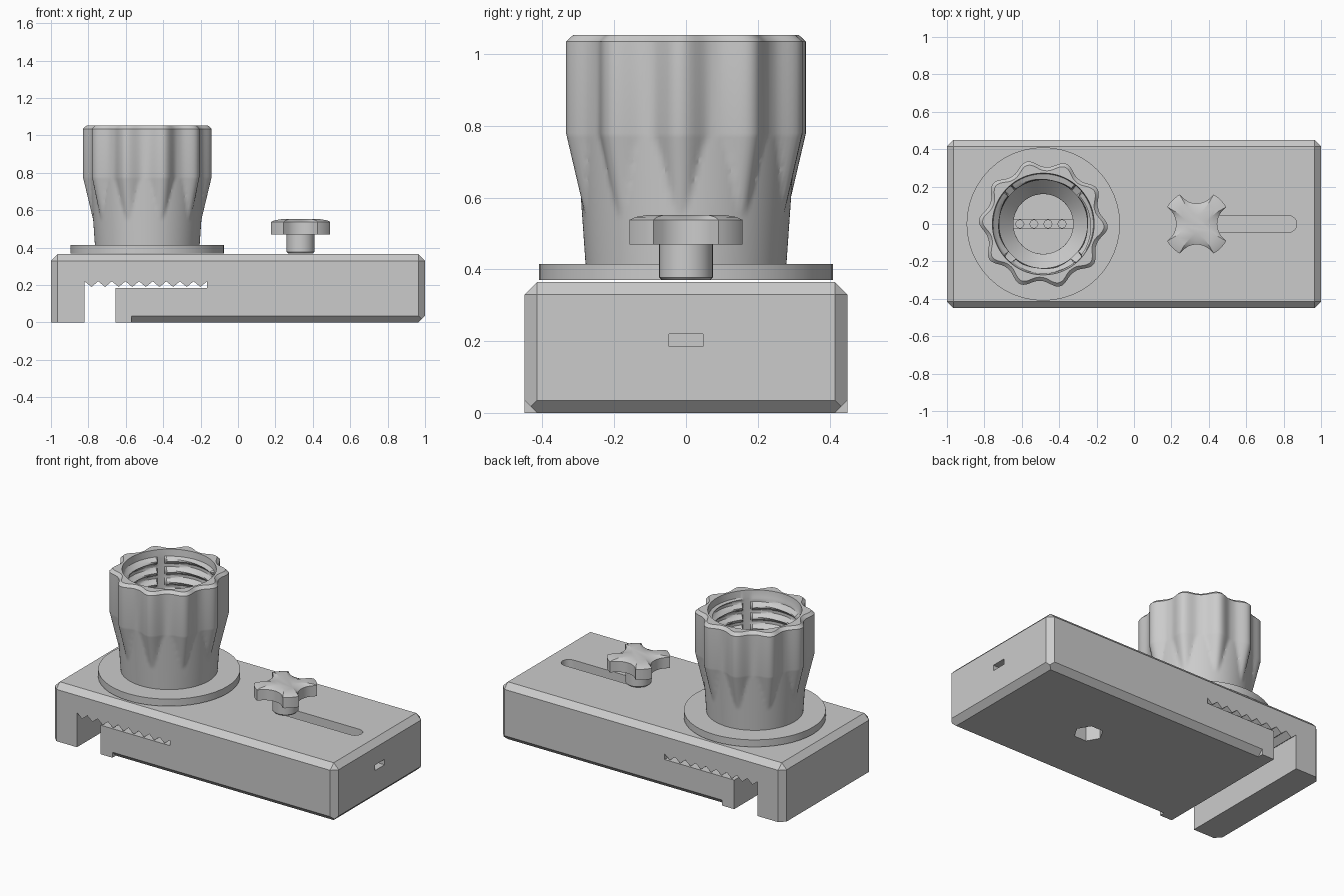
import bpy, bmesh, math
from mathutils import Vector

cube = bpy.data.objects.get("Cube")
if cube:
    bpy.data.objects.remove(cube, do_unlink=True)

grey = bpy.data.materials.new("light grey plastic")
grey.use_nodes = True
GREY = (0.6, 0.6, 0.6, 1)
grey.diffuse_color = GREY
grey.node_tree.nodes["Principled BSDF"].inputs["Base Color"].default_value = GREY


def finish(name, bm, smooth=0):
    bmesh.ops.recalc_face_normals(bm, faces=bm.faces)
    mesh = bpy.data.meshes.new(name)
    bm.to_mesh(mesh)
    bm.free()
    obj = bpy.data.objects.new(name, mesh)
    bpy.context.collection.objects.link(obj)
    mesh.materials.append(grey)
    if smooth:
        bpy.ops.object.select_all(action='DESELECT')
        obj.select_set(True)
        bpy.context.view_layer.objects.active = obj
        bpy.ops.object.shade_smooth_by_angle(angle=math.radians(smooth))
    return obj


def prism(name, points, axis, low, high):
    """Extrude a flat outline along one axis."""
    place = {'x': lambda p, t: (t, *p), 'y': lambda p, t: (p[0], t, p[1]),
             'z': lambda p, t: (*p, t)}[axis]
    bm = bmesh.new()
    a, b = ([bm.verts.new(place(p, t)) for p in points] for t in (low, high))
    bm.faces.new(a)
    bm.faces.new(b)
    n = len(points)
    for i in range(n):
        bm.faces.new((a[i], a[(i + 1) % n], b[(i + 1) % n], b[i]))
    return finish(name, bm)


def loft(name, rings, centre, segments, closed, smooth=30):
    """Join rings; each ring maps an angle to (radius, height)."""
    bm = bmesh.new()
    rows = []
    for ring in rings:
        row = []
        for i in range(segments):
            t = math.tau * i / segments
            r, z = ring(t)
            row.append(bm.verts.new((centre + r * math.cos(t), r * math.sin(t), z)))
        rows.append(row)
    for a, b in zip(rows, rows[1:] + (rows[:1] if closed else [])):
        for i in range(segments):
            j = (i + 1) % segments
            bm.faces.new((a[i], a[j], b[j], b[i]))
    if not closed:
        bm.faces.new(rows[0])
        bm.faces.new(rows[-1])
    return finish(name, bm, smooth)


def flat(r, z):
    return lambda t: (r, z)


def circle(x, y, r, n):
    return [(x + r * math.cos(math.tau * i / n), y + r * math.sin(math.tau * i / n))
            for i in range(n)]


def cut(target, cutter):
    cutter.hide_render = True
    mod = target.modifiers.new("cut", 'BOOLEAN')
    mod.operation, mod.solver, mod.object = 'DIFFERENCE', 'EXACT', cutter
    bpy.context.view_layer.objects.active = target
    bpy.ops.object.modifier_apply(modifier=mod.name)
    bpy.data.objects.remove(cutter, do_unlink=True)


# Base block with chamfered top and upright edges
TOP, W, C = 0.365, 0.45, 0.035
bm = bmesh.new()
bmesh.ops.create_cube(bm, size=1)
for v in bm.verts:
    v.co = Vector((v.co.x * 2, v.co.y * 2 * W, (v.co.z + 0.5) * TOP))
edges = [e for e in bm.edges if max(v.co.z for v in e.verts) > 0.1]
bmesh.ops.bevel(bm, geom=edges, offset=C, segments=1, affect='EDGES')
base = finish("base_block", bm)

# Lower chamfers, stopping short of the jaw
for s in (-1, 1):
    wedge = [(s * (W + C), 2 * C), (s * (W - 2 * C), -C), (s * (W + C), -C)]
    cut(base, prism("side_chamfer_cutter", wedge, 'x', -0.57, 1.2))
cut(base, prism("end_chamfer_cutter",
                [(1 + C, 2 * C), (1 - 2 * C, -C), (1 + C, -C)], 'y', -0.6, 0.6))

# Jaw opening with a toothed channel
left, right, teeth = -0.82, -0.165, 9
pitch = (right - left) / teeth
outline = [(left, -0.1), (left, 0.22)]
for i in range(teeth):
    outline += [(left + (i + 0.5) * pitch, 0.19), (left + (i + 1) * pitch, 0.22)]
outline += [(right, 0.185), (-0.655, 0.185), (-0.655, -0.1)]
cut(base, prism("jaw_cutter", outline, 'y', -0.6, 0.6))

# Top slot, end channel and hexagonal nut pocket
KX, SR = 0.335, 0.045
slot = [(x + SR * math.cos(a), SR * math.sin(a))
        for x, start in ((0.825, -90), (0.32, 90))
        for a in (math.radians(start + 15 * i) for i in range(13))]
cut(base, prism("slot_cutter", slot, 'z', 0.2, 0.5))
cut(base, prism("channel_cutter", [(-0.047, 0.185), (0.047, 0.185), (0.047, 0.22),
                                   (-0.047, 0.22)], 'x', 0.25, 1.1))
cut(base, prism("nut_cutter", circle(KX, 0, 0.085, 6), 'z', -0.1, 0.195))

# Groove with a row of holes under the socket
TX = -0.485
cut(base, prism("groove_cutter", [(TX - 0.18, -0.024), (TX + 0.18, -0.024),
                                  (TX + 0.18, 0.024), (TX - 0.18, 0.024)], 'z', 0.34, 0.5))
for i in range(4):
    cut(base, prism("hole_cutter", circle(-0.61 + 0.075 * i, 0, 0.021, 16), 'z', 0.26, 0.5))

# Flange under the socket
loft("socket_flange", [flat(0.41, 0.37), flat(0.41, 0.415), flat(0.16, 0.415),
                       flat(0.16, 0.37)], TX, 48, True)


# Fluted socket with a threaded bore
def outer(z, inset=0):
    def ring(t):
        lobe = (0.5 + 0.5 * math.cos(10 * (t + 0.05))) ** 1.3
        grip = 0.305 + 0.04 * lobe - 0.24 * max(0, 0.78 - z)
        body = 0.28 + 0.07 * (z - 0.415)
        return (max(body, grip) if z < 0.78 else grip) - inset, z
    return ring


def thread(z):
    def ring(t):
        wave = abs(((z / 0.07 + t / math.tau) % 1) * 2 - 1)
        groove = abs((t - math.pi / 4 + 0.1) % (math.pi / 2) - 0.1) < 0.09
        return (0.268 if groove else 0.236 + 0.028 * min(1, 1.4 * wave)), z
    return ring


rings = [outer(0.415), outer(0.5)]
rings += [outer(0.52 + 0.013 * i) for i in range(21)]
rings += [outer(1.035), outer(1.053, 0.02), flat(0.272, 1.053), flat(0.268, 1.01)]
rings += [thread(1.0 - 0.009 * i) for i in range(32)]
rings += [flat(0.235, 0.7), flat(0.235, 0.56), flat(0.16, 0.48), flat(0.16, 0.415)]
loft("fluted_socket", rings, TX, 160, True, 25)


# Clamp knob: four lobes left by round bites
def knob_ring(z, inset):
    def ring(t):
        a = (t + math.pi / 4) % (math.pi / 2) - math.pi / 4
        d, bite, r = 0.216, 0.106, 0.182
        room = bite ** 2 - (d * math.sin(a)) ** 2
        if room > 0:
            r = min(r, d * math.cos(a) - math.sqrt(room))
        return r - inset, z
    return ring


loft("knob_head", [knob_ring(0.47, 0), knob_ring(0.538, 0), knob_ring(0.546, 0.02),
                   knob_ring(0.552, 0.06)], KX, 96, False)
loft("knob_stem", [flat(0.067, 0.37), flat(0.075, 0.378), flat(0.075, 0.472)],
     KX, 32, False)
